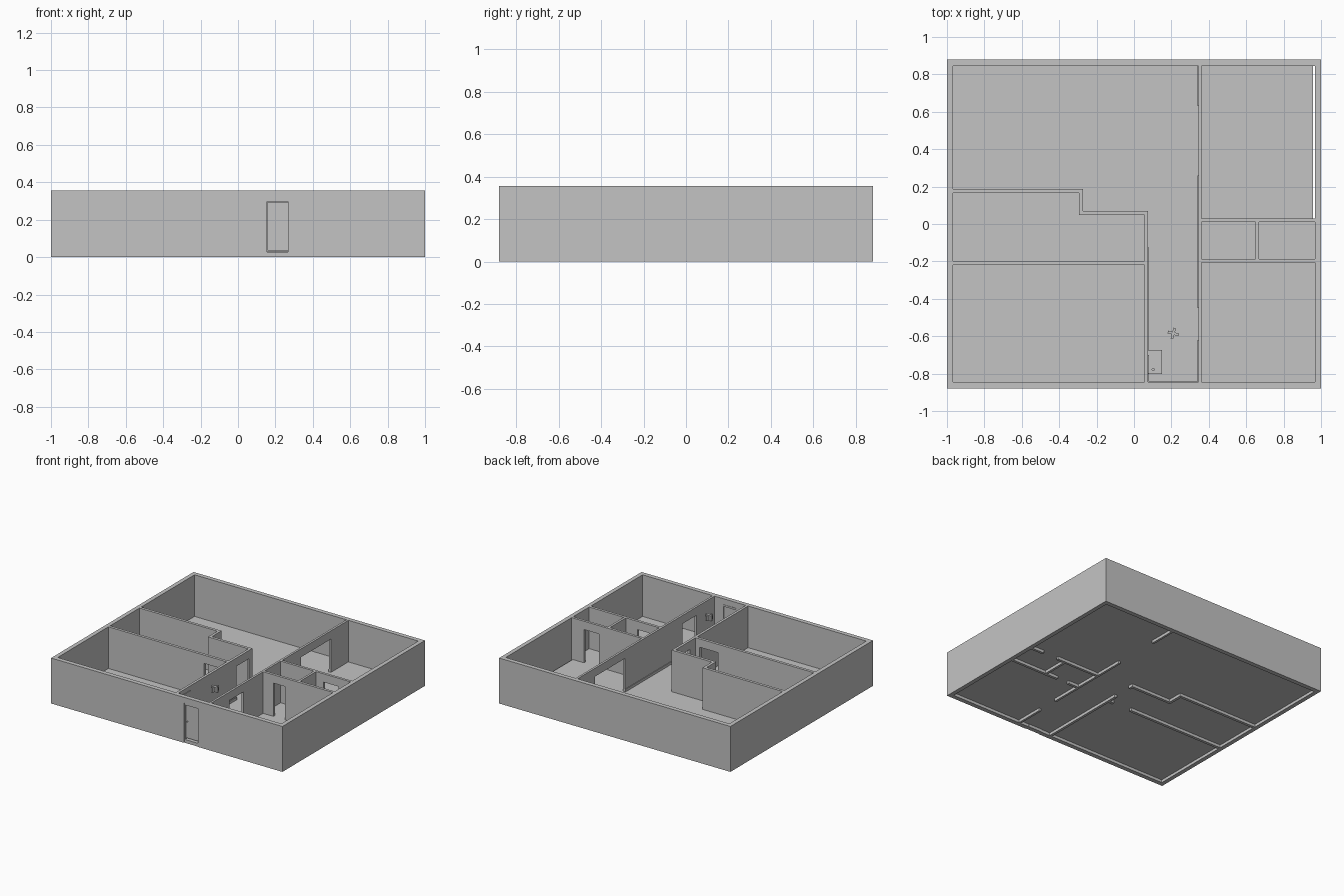
import bpy
import bmesh
from math import radians
from mathutils import Matrix, Vector

cube = bpy.data.objects.get("Cube")
if cube:
    bpy.data.objects.remove(cube, do_unlink=True)

plaster = bpy.data.materials.new("plain_grey")
plaster.use_nodes = True
plaster.diffuse_color = (0.55, 0.55, 0.55, 1)
plaster.node_tree.nodes["Principled BSDF"].inputs["Base Color"].default_value = (0.55, 0.55, 0.55, 1)


def make(name, bm):
    bmesh.ops.recalc_face_normals(bm, faces=bm.faces)
    mesh = bpy.data.meshes.new(name)
    bm.to_mesh(mesh)
    bm.free()
    mesh.materials.append(plaster)
    ob = bpy.data.objects.new(name, mesh)
    bpy.context.scene.collection.objects.link(ob)
    return ob


def add_box(bm, x, y, z, turn=0):
    lo, hi = Vector((x[0], y[0], z[0])), Vector((x[1], y[1], z[1]))
    size = hi - lo
    m = Matrix.Translation((lo + hi) / 2) @ Matrix.Rotation(turn, 4, 'Z') @ Matrix.Diagonal((*size, 1))
    bmesh.ops.create_cube(bm, size=1, matrix=m)


def box(name, x, y, z):
    bm = bmesh.new()
    add_box(bm, x, y, z)
    return make(name, bm)


def cylinder(name, centre, radius, depth, axis='Z', sides=16):
    bm = bmesh.new()
    m = Matrix.Translation(centre)
    if axis == 'Y':
        m = m @ Matrix.Rotation(radians(90), 4, 'X')
    bmesh.ops.create_cone(bm, cap_ends=True, segments=sides, radius1=radius,
                          radius2=radius, depth=depth, matrix=m)
    return make(name, bm)


TOP, HEAD = 0.355, 0.29
FLOOR = (0.022, 0.03)
X, Y = 1.0, 0.88          # outer faces
IX, IY = 0.967, 0.845     # inner faces


def wall(name, x, y, gap=None):
    """Straight partition with an optional doorway along its longer side."""
    bm = bmesh.new()
    along = 0 if x[1] - x[0] > y[1] - y[0] else 1
    span = (x, y)[along]

    def piece(a, b, z):
        if along == 0:
            add_box(bm, (a, b), y, z)
        else:
            add_box(bm, x, (a, b), z)

    if gap is None:
        piece(*span, (0, TOP))
    else:
        cuts = [span[0]] + [v for g in gap for v in g] + [span[1]]
        for a, b in zip(cuts[::2], cuts[1::2]):
            piece(a, b, (0, TOP))
        for a, b in gap:
            piece(a, b, (HEAD, TOP))
    return make(name, bm)


# Outer shell, with the entrance opening in the front
DOOR = (0.15, 0.272)
wall("back_wall", (-X, X), (IY, Y))
wall("right_wall", (-X, -IX), (-IY, IY))
wall("left_wall", (IX, X), (-IY, IY))
front = box("front_wall", (-X, X), (-Y, -IY), (0, TOP))
cutter = box("entrance_cutter", DOOR, (-1, -0.8), (-0.1, 0.31))
cutter.hide_render = True
cutter.hide_viewport = True
cut = front.modifiers.new("entrance", 'BOOLEAN')
cut.operation = 'DIFFERENCE'
cut.object = cutter

# Partitions
wall("living_room_wall", (-IX, -0.273), (0.165, 0.187))
wall("living_room_step", (-0.294, -0.273), (0.07, 0.165))
wall("living_room_return", (-0.294, 0.055), (0.048, 0.07))
wall("hall_right_wall", (0.055, 0.075), (-IY, 0.07), [(-0.125, 0.03)])
wall("right_rooms_divider", (-IX, 0.055), (-0.219, -0.197), [(-0.14, 0.02)])
wall("hall_left_wall", (0.345, 0.362), (-IY, IY), [(-0.62, -0.45), (0.26, 0.63)])
wall("back_room_wall", (0.362, IX), (0.01, 0.03), [(0.73, 0.86)])
wall("front_room_wall", (0.362, IX), (-0.207, -0.186), [(0.45, 0.55)])
wall("small_rooms_divider", (0.65, 0.668), (-0.186, 0.01))

# Floors: main area, and the back corner room with its narrow slot
box("main_floor", (-IX, 0.353), (-IY, IY), FLOOR)
box("left_rooms_floor", (0.353, IX), (-IY, 0.02), FLOOR)
box("back_room_floor", (0.353, 0.958), (0.02, IY), FLOOR)

# Hall skirting boards
low = (FLOOR[1], 0.05)
for i, span in enumerate([(-IY, -0.62), (-0.45, 0.26), (0.63, IY)]):
    box(f"left_skirting_{i}", (0.34, 0.345), span, low)
box("right_skirting", (0.075, 0.079), (-IY, -0.125), low)
for i, span in enumerate([(0.075, 0.15), (0.272, 0.345)]):
    box(f"front_skirting_{i}", span, (-IY, -0.841), low)

# Entrance: sill, lintel, jambs, door leaf and knob
box("door_sill", DOOR, (-0.876, -0.842), (0, 0.026))
box("door_lintel", DOOR, (-0.876, -0.842), (0.296, 0.31))
box("door_jamb_right", (0.15, 0.156), (-0.874, -0.844), (0.026, 0.296))
box("door_jamb_left", (0.268, 0.272), (-0.874, -0.844), (0.026, 0.296))
box("door_leaf", (0.158, 0.268), (-0.865, -0.85), (0.036, 0.294))
cylinder("door_knob", (0.17, -0.858, 0.165), 0.004, 0.03, 'Y', 12)

# Hall console, vase and wall mirror
box("console", (0.075, 0.15), (-0.802, -0.673), (FLOOR[1], 0.13))
cylinder("vase", (0.102, -0.778, 0.145), 0.008, 0.03)
box("wall_mirror", (0.075, 0.08), (-0.80, -0.70), (0.17, 0.32))

# Hanging hall lamp with a cross-shaped shade
lamp = bmesh.new()
for quarter in (0, 90):
    add_box(lamp, (0.18, 0.24), (-0.592, -0.578), (0.305, 0.345), radians(quarter - 15))
make("hall_lamp", lamp)
